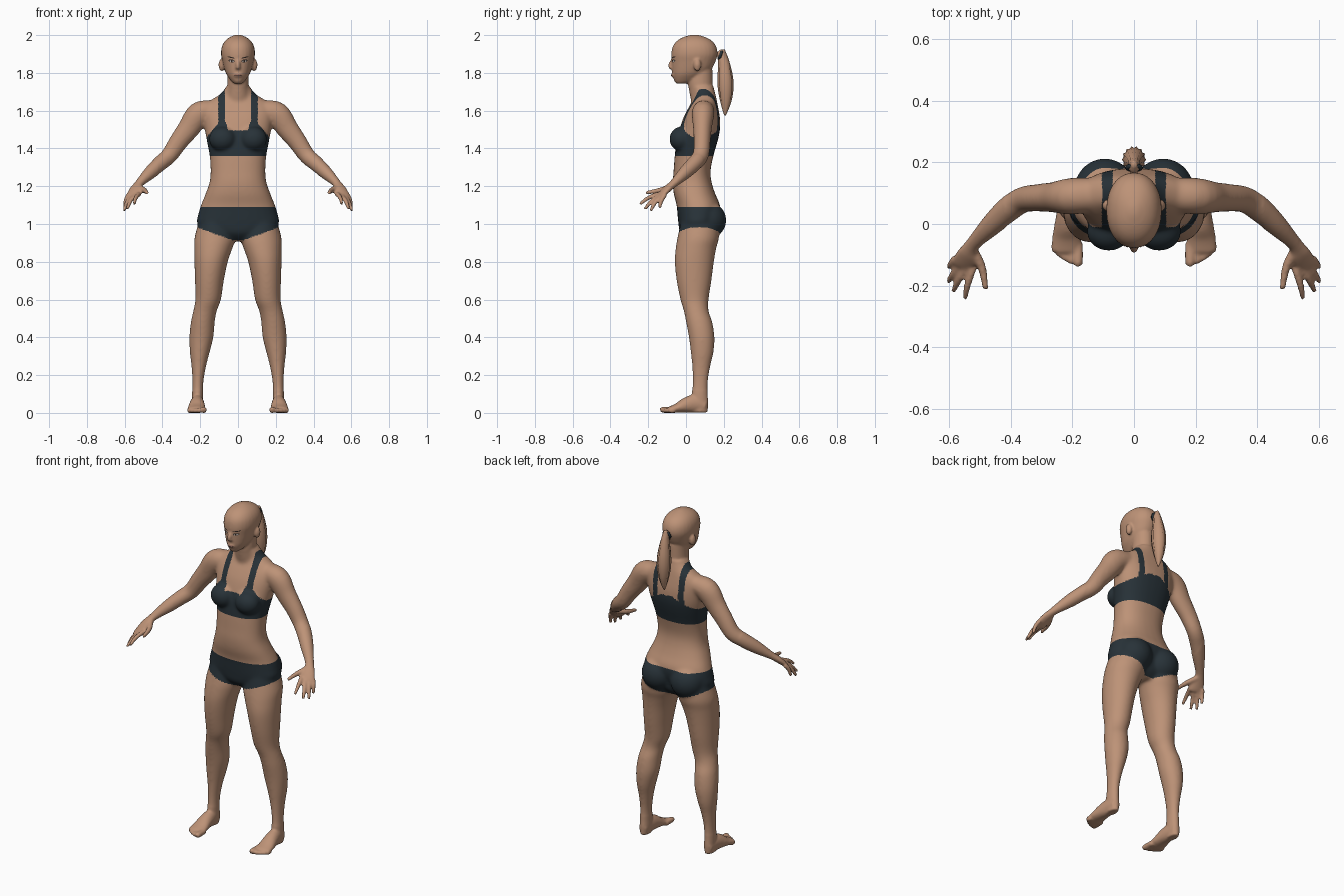
import bpy, bmesh, math
from mathutils import Vector, Matrix
from mathutils.bvhtree import BVHTree

if "Cube" in bpy.data.objects:
    bpy.data.objects.remove(bpy.data.objects["Cube"])


def material(name, rgb):
    m = bpy.data.materials.new(name)
    m.diffuse_color = (*rgb, 1)
    m.use_nodes = True
    m.node_tree.nodes["Principled BSDF"].inputs["Base Color"].default_value = m.diffuse_color
    return m


SKIN = material("skin", (0.51, 0.29, 0.185))
CLOTH = material("dark_cloth", (0.021, 0.032, 0.040))
WHITE = material("eye_white", (0.55, 0.50, 0.46))
DARK = material("dark_brown", (0.03, 0.02, 0.016))
LIP = material("lip", (0.33, 0.17, 0.125))


def spline(rows, steps=4):
    """Catmull-Rom interpolation of any list of equal-length tuples."""
    rows = [Vector(r) for r in rows]
    out = []
    for i in range(len(rows) - 1):
        a, b, c, d = rows[max(i - 1, 0)], rows[i], rows[i + 1], rows[min(i + 2, len(rows) - 1)]
        for k in range(steps):
            t = k / steps
            out.append(b + (c - a) * (0.5 * t) + (a * 2 - b * 5 + c * 4 - d) * (0.5 * t * t)
                       + (b * 3 - a - c * 3 + d) * (0.5 * t ** 3))
    return out + [rows[-1]]


def skin_rings(bm, rings):
    loops = [[bm.verts.new(p) for p in r] for r in rings]
    n = len(loops[0])
    for a, b in zip(loops, loops[1:]):
        for i in range(n):
            bm.faces.new((a[i], a[(i + 1) % n], b[(i + 1) % n], b[i]))
    bm.faces.new(loops[0][::-1])
    bm.faces.new(loops[-1])


def oval(c, u, v, n=28, power=2.0, ripple=0.0):
    pts = []
    for i in range(n):
        t = 2 * math.pi * i / n
        ca, sa = math.cos(t), math.sin(t)
        e = (1 + ripple * (-1) ** i)
        pts.append(c + u * (e * math.copysign(abs(ca) ** (2 / power), ca))
                   + v * (e * math.copysign(abs(sa) ** (2 / power), sa)))
    return pts


def stack(bm, rows, s=1, power=2.0, ripple=0.0):
    """Horizontal sections: z, x from, x to, y front, y back."""
    rings = []
    for z, x0, x1, y0, y1 in spline(rows):
        c = Vector((s * (x0 + x1) / 2, (y0 + y1) / 2, z))
        rings.append(oval(c, Vector(((x1 - x0) / 2, 0, 0)), Vector((0, (y1 - y0) / 2, 0)),
                          power=power, ripple=ripple))
    skin_rings(bm, rings)


def core(bm, rows, power=2.0, ripple=0.0):
    """Centred sections: z, half width, y front, y back."""
    stack(bm, [(z, -w, w, a, b) for z, w, a, b in rows], 1, power, ripple)


def tube(bm, rows, s=1):
    """Sections across a path: x, y, z, horizontal radius, other radius."""
    rows = spline(rows)
    ps = [Vector((s * r[0], r[1], r[2])) for r in rows]
    rings = []
    for i, r in enumerate(rows):
        d = (ps[min(i + 1, len(ps) - 1)] - ps[max(i - 1, 0)]).normalized()
        u = d.cross(Vector((0, 0, 1))).normalized()
        rings.append(oval(ps[i], u * r[3], u.cross(d) * r[4], 20))
    skin_rings(bm, rings)


def ball(bm, c, size):
    bmesh.ops.create_uvsphere(bm, u_segments=24, v_segments=14, radius=1,
                              matrix=Matrix.Translation(c) @ Matrix.Diagonal((*size, 1)))


def finish(bm, name, mats, fix=True):
    if fix:
        bmesh.ops.recalc_face_normals(bm, faces=bm.faces)
    me = bpy.data.meshes.new(name)
    bm.to_mesh(me)
    ob = bpy.data.objects.new(name, me)
    bpy.context.collection.objects.link(ob)
    for m in mats:
        me.materials.append(m)
    for p in me.polygons:
        p.use_smooth = True
    return ob


# torso, neck, head and nose
bm = bmesh.new()
core(bm, [(.91, .05, .01, .12), (.95, .15, -.03, .155), (1.0, .215, -.04, .165), (1.05, .211, -.045, .18),
          (1.10, .196, -.05, .18), (1.16, .172, -.065, .155), (1.22, .151, -.07, .136),
          (1.28, .145, -.066, .13), (1.36, .15, -.06, .145), (1.44, .165, -.05, .168),
          (1.50, .176, -.035, .18), (1.56, .185, -.015, .18), (1.61, .188, .01, .172),
          (1.645, .16, .03, .165), (1.67, .122, .04, .16), (1.69, .092, .04, .155),
          (1.73, .06, .025, .145)], 2.3)
core(bm, [(1.60, .075, .04, .15), (1.66, .066, .025, .145), (1.71, .058, .015, .14),
          (1.76, .056, .01, .14), (1.82, .055, .02, .14)])
core(bm, [(1.743, .02, -.05, .0), (1.757, .036, -.062, .05), (1.79, .06, -.071, .10),
          (1.82, .072, -.074, .135), (1.86, .082, -.076, .156), (1.90, .09, -.078, .167),
          (1.94, .085, -.07, .16), (1.97, .068, -.047, .137), (1.99, .042, -.012, .1),
          (2.002, .012, .03, .06)], 2.15)
tube(bm, [(0, -.07, 1.872, .007, .008), (0, -.083, 1.838, .013, .013), (0, -.074, 1.822, .013, .008)])
ball(bm, (0, -.066, 1.788), (.024, .013, .012))

for s in (1, -1):
    ball(bm, (s * .086, .06, 1.842), (.017, .02, .034))       # ear
    ball(bm, (s * .082, -.025, 1.45), (.072, .063, .066))     # bust
    ball(bm, (s * .095, .112, 1.02), (.1, .102, .1))          # buttock
    # leg
    stack(bm, [(1.02, .03, .205, -.025, .17), (.93, .012, .23, -.045, .175), (.87, .03, .232, -.055, .16),
               (.80, .054, .231, -.06, .148), (.70, .075, .228, -.05, .135), (.60, .09, .226, -.03, .12),
               (.54, .112, .237, -.012, .12), (.48, .123, .25, .0, .14), (.40, .13, .258, .015, .151),
               (.32, .15, .255, .025, .146), (.25, .168, .247, .032, .13), (.17, .182, .242, .035, .117),
               (.10, .185, .243, .03, .115), (.05, .185, .243, .025, .118), (.002, .19, .24, .03, .114)], s)
    # foot and toes
    tube(bm, [(.215, .105, .035, .025, .034), (.215, .05, .048, .034, .048), (.217, 0, .041, .041, .041),
              (.219, -.045, .026, .047, .026), (.22, -.09, .016, .049, .016)], s)
    for x, y, r in ((.182, -.137, .016), (.206, -.13, .0125), (.225, -.12, .012),
                    (.242, -.108, .012), (.258, -.093, .011)):
        tube(bm, [(x, -.06, r, r, r), (x, y + .012, r, r, r), (x, y, r * .9, r * .5, r * .5)], s)
    # arm and palm
    tube(bm, [(.13, .095, 1.605, .055, .05), (.205, .09, 1.583, .06, .066), (.26, .087, 1.507, .05, .059),
              (.315, .085, 1.435, .045, .051), (.363, .078, 1.364, .043, .045), (.41, .046, 1.322, .042, .041),
              (.465, -.005, 1.272, .035, .035), (.523, -.065, 1.215, .024, .021),
              (.54, -.10, 1.185, .036, .019), (.553, -.132, 1.153, .041, .015), (.557, -.142, 1.143, .036, .009)], s)
    # fingers and thumb
    for a, b in (((.524, -.145, 1.16), (.55, -.243, 1.106)), ((.545, -.14, 1.152), (.587, -.218, 1.078)),
                 ((.563, -.128, 1.15), (.603, -.187, 1.07)), ((.58, -.11, 1.155), (.6, -.14, 1.085))):
        m = (Vector(a) + Vector(b)) / 2 + Vector((.004, -.004, .006))
        tube(bm, [(*a, .0125, .012), (*m, .0115, .0115), (*b, .0085, .0085)], s)
    tube(bm, [(.525, -.085, 1.195, .018, .016), (.495, -.14, 1.178, .014, .014),
              (.482, -.212, 1.165, .0095, .0095)], s)

# fuse everything into one skin
body = finish(bm, "body_source", [])
mod = body.modifiers.new("fuse", 'REMESH')
mod.mode = 'VOXEL'
mod.voxel_size = 0.006
fused = bpy.data.meshes.new_from_object(body.evaluated_get(bpy.context.evaluated_depsgraph_get()))
bpy.data.objects.remove(body)
bm = bmesh.new()
bm.from_mesh(fused)
soft = [v for v in bm.verts if abs(v.co.x) < .42 and .12 < v.co.z < 1.72]
for verts, times in ((soft, 14), (bm.verts[:], 3)):
    for _ in range(times):
        bmesh.ops.smooth_vert(bm, verts=verts, factor=.5, use_axis_x=True, use_axis_y=True, use_axis_z=True)
for z in (1.36, 1.09):   # clean hems
    bmesh.ops.bisect_plane(bm, geom=bm.verts[:] + bm.edges[:] + bm.faces[:],
                           plane_co=(0, 0, z), plane_no=(0, 0, 1))


def clothed(p):
    x, y, z = abs(p.x), p.y, p.z
    if x < .26 and z < 1.09:                                   # briefs
        return z > .915 + .36 * max(x - .03, 0)
    if not (1.36 < z < 1.73 and x < .19):
        return False
    if .07 < x < .103 and z > 1.48:                            # straps
        return True
    if y > .08:                                                # back panel
        return z < min(1.53, 1.55 - .55 * x)
    neck = z < 1.495 or x > .052 + .25 * (z - 1.495)
    return neck and z < 1.54 - 1.2 * max(x - .1, 0)


for f in bm.faces:
    f.material_index = int(clothed(f.calc_center_median()))
tree = BVHTree.FromBMesh(bm)
finish(bm, "body", [SKIN, CLOTH], False)


def plate(name, x, z, w, h, tilt, lift, mat):
    """Thin oval laid on the face."""
    b = bmesh.new()

    def put(r, t):
        a, c = r * w * math.cos(t), r * h * math.sin(t)
        px, pz = x + a * math.cos(tilt) - c * math.sin(tilt), z + a * math.sin(tilt) + c * math.cos(tilt)
        hit = tree.ray_cast(Vector((px, -1, pz)), Vector((0, 1, 0)))[0]
        return b.verts.new((px, (hit.y if hit else -.05) - lift, pz))
    mid, n = put(0, 0), 20
    loops = [[put(r, 2 * math.pi * i / n) for i in range(n)] for r in (.35, .7, 1)]
    for i in range(n):
        j = (i + 1) % n
        b.faces.new((mid, loops[0][i], loops[0][j]))
        for p, q in zip(loops, loops[1:]):
            b.faces.new((p[i], q[i], q[j], p[j]))
    finish(b, name, [mat], False)


# face details
for s, side in ((1, "left"), (-1, "right")):
    plate(side + "_lashes", s * .034, 1.8635, .0165, .0075, s * .12, .001, DARK)
    plate(side + "_eye", s * .034, 1.862, .0125, .0048, s * .12, .002, WHITE)
    plate(side + "_iris", s * .033, 1.862, .005, .0048, 0, .003, DARK)
    plate(side + "_brow", s * .037, 1.882, .02, .003, s * .22, .0015, DARK)
plate("lips", 0, 1.788, .022, .0075, 0, .0015, LIP)
plate("mouth_line", 0, 1.788, .021, .0012, 0, .0025, DARK)

# ponytail with strands, and its tie
bm = bmesh.new()
core(bm, [(1.925, .008, .185, .205), (1.905, .018, .165, .212), (1.88, .02, .168, .222),
          (1.84, .027, .172, .234), (1.78, .035, .168, .247), (1.72, .036, .17, .25), (1.66, .028, .18, .242),
          (1.61, .015, .192, .226), (1.575, .003, .203, .21)], 2, .07)
finish(bm, "ponytail", [SKIN])
bpy.ops.mesh.primitive_torus_add(location=(0, .183, 1.895), rotation=(math.radians(70), 0, 0),
                                 major_radius=.02, minor_radius=.008, major_segments=24, minor_segments=10)
tie = bpy.context.object
tie.name = "hair_tie"
tie.data.materials.append(CLOTH)
bpy.ops.object.shade_smooth()
